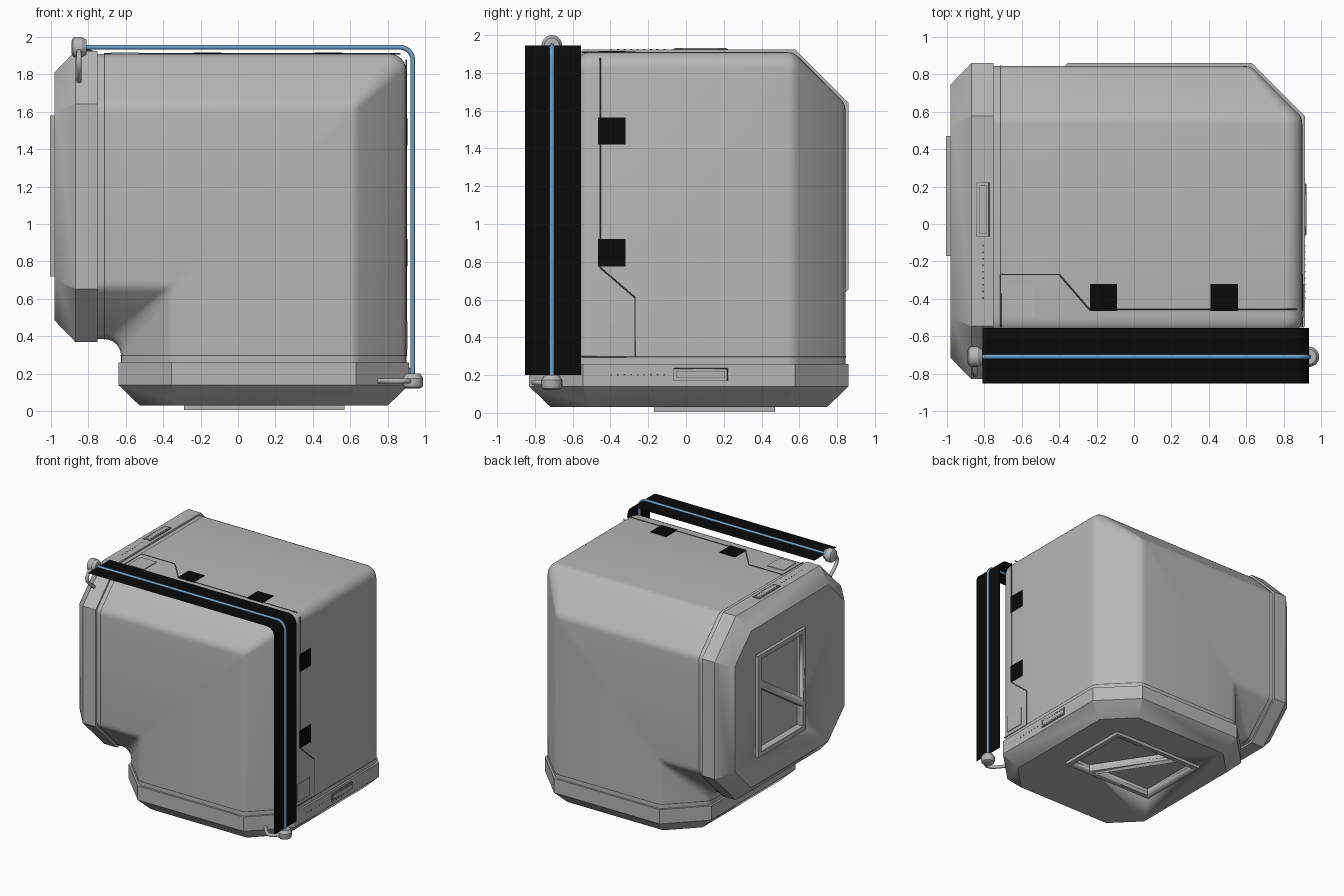
import bpy, bmesh, math
from mathutils import Vector

cube = bpy.data.objects.get("Cube")
if cube:
    bpy.data.objects.remove(cube, do_unlink=True)


def material(name, rgb):
    m = bpy.data.materials.new(name)
    m.use_nodes = True
    m.diffuse_color = (*rgb, 1)
    bsdf = next(n for n in m.node_tree.nodes if n.type == 'BSDF_PRINCIPLED')
    bsdf.inputs["Base Color"].default_value = (*rgb, 1)
    return m


GREY = material("light_grey", (0.47, 0.47, 0.47))
DARK = material("seam_grey", (0.1, 0.1, 0.1))
BLACK = material("black", (0.003, 0.003, 0.003))
BLUE = material("cable_blue", (0.15, 0.37, 0.62))

SHIFT = 1.01   # the two arms mirror each other: x <-> z - SHIFT
TOP, BOTTOM, FRONT, BACK, CHAMFER = 1.91, 0.385, -0.815, 0.845, 0.275


def place(p, flip):
    x, y, z = p
    return (z - SHIFT, y, x + SHIFT) if flip else (x, y, z)


def link(obj, mat):
    bpy.context.collection.objects.link(obj)
    obj.data.materials.append(mat)
    return obj


def loft(name, rings, mat, flip=False, closed=True, cap=True):
    """Skin a list of equal point rings."""
    bm = bmesh.new()
    vs = [[bm.verts.new(place(p, flip)) for p in ring] for ring in rings]
    n = len(vs[0])
    for a, b in zip(vs, vs[1:]):
        for i in range(n if closed else n - 1):
            j = (i + 1) % n
            bm.faces.new((a[i], a[j], b[j], b[i]))
    if cap and closed:
        bm.faces.new(vs[0])
        bm.faces.new(vs[-1])
    bmesh.ops.recalc_face_normals(bm, faces=bm.faces)
    me = bpy.data.meshes.new(name)
    bm.to_mesh(me)
    bm.free()
    obj = link(bpy.data.objects.new(name, me), mat)
    bpy.ops.object.select_all(action='DESELECT')
    obj.select_set(True)
    bpy.context.view_layer.objects.active = obj
    bpy.ops.object.shade_smooth_by_angle(angle=math.radians(30))
    return obj


def prism(name, outline, x0, x1, mat, flip=False):
    return loft(name, [[(x, y, z) for y, z in outline] for x in (x0, x1)], mat, flip)


def box(name, xs, ys, zs, mat, flip=False):
    (y0, y1), (z0, z1) = ys, zs
    return prism(name, [(y0, z0), (y1, z0), (y1, z1), (y0, z1)], *xs, mat, flip)


def wire(name, points, radius, mat, flip=False, cyclic=False):
    cu = bpy.data.curves.new(name, 'CURVE')
    cu.dimensions = '3D'
    cu.bevel_depth = radius
    cu.bevel_resolution = 2
    cu.use_fill_caps = True
    sp = cu.splines.new('POLY')
    sp.points.add(len(points) - 1)
    for q, p in zip(sp.points, points):
        q.co = (*place(p, flip), 1)
    sp.use_cyclic_u = cyclic
    return link(bpy.data.objects.new(name, cu), mat)


def octagon(grow=0.0, rounding=0.0):
    """Chamfered cross-section as (y, z) points, optionally with soft corners."""
    y0, y1, z0, z1 = FRONT - grow, BACK + grow, BOTTOM - grow, TOP + grow
    c = CHAMFER + grow * 0.586
    pts = [Vector(p) for p in ((y0 + c, z1), (y1 - c, z1), (y1, z1 - c), (y1, z0 + c),
                               (y1 - c, z0), (y0 + c, z0), (y0, z0 + c), (y0, z1 - c))]
    if not rounding:
        return [tuple(p) for p in pts]
    out = []
    for i, p in enumerate(pts):
        a = p + (pts[i - 1] - p).normalized() * rounding
        b = p + (pts[(i + 1) % 8] - p).normalized() * rounding
        for t in (0, 1 / 3, 2 / 3, 1):
            out.append(tuple(a * (1 - t) ** 2 + p * 2 * t * (1 - t) + b * t * t))
    return out


# Elbow body: octagonal tube swept round a mitred corner
def bend_radius(z):
    edge = min(TOP - z, z - BOTTOM)
    return 0.03 + 0.06 * max(0, 1 - edge / CHAMFER)


section = octagon(0, 0.035)
rings = [[(-0.76, y, z) for y, z in section]]
for k in range(7):
    a = math.pi / 2 * k / 6
    ring = []
    for y, z in section:
        r = bend_radius(z)
        ring.append((z - SHIFT - r + r * math.sin(a), y, z - r + r * math.cos(a)))
    rings.append(ring)
rings.append([(z - SHIFT, y, 0.25) for y, z in section])
loft("elbow_body", rings, GREY)

# Everything that repeats on both arms
for flip, side in ((False, "side"), (True, "bottom")):
    # End collar with tapered rim
    steps = ((0.015, -0.75), (0.015, -0.87), (-0.08, -0.962), (-0.1, -0.98))
    collar = loft(side + "_collar", [[(x, y, z) for y, z in octagon(g)] for g, x in steps],
                  GREY, flip)
    loft(side + "_collar_seam", [[(x, y, z) for y, z in octagon(0.002, 0.035)]
                                 for x in (-0.717, -0.71)], DARK, flip, cap=False)

    # Raised hatch frame with two openings split by a slanted bar
    frame = box(side + "_hatch_frame", (-1.005, -0.97), (-0.17, 0.47), (0.72, 1.58), GREY, flip)
    left, right = (-0.13, 0.43) if flip else (0.43, -0.13)
    cutters = []
    for sign in (1, -1):
        end = 1.15 + sign * 0.39
        outline = [(left, end), (right, end),
                   (right, 0.96 + sign * 0.035), (left, 1.33 + sign * 0.035)]
        cutter = prism("hatch_cutter", outline, -1.05, -0.945, GREY, flip)
        cutter.hide_render = True
        cutters.append(cutter)
    for obj in (collar, frame):
        for cutter in cutters:
            mod = obj.modifiers.new("opening", 'BOOLEAN')
            mod.operation = 'DIFFERENCE'
            mod.object = cutter
        bpy.context.view_layer.update()
        dg = bpy.context.evaluated_depsgraph_get()
        baked = bpy.data.meshes.new_from_object(obj.evaluated_get(dg))
        obj.modifiers.clear()
        obj.data = baked
    for cutter in cutters:
        bpy.data.objects.remove(cutter, do_unlink=True)

    # Panel seam, hinge pads and access plate on the outer face
    path = ((0.87, -0.455), (-0.24, -0.455), (-0.4, -0.27), (-0.713, -0.27), (-0.713, -0.55))
    wire(side + "_panel_seam", [(x, y, TOP) for x, y in path], 0.004, DARK, flip)
    for x in (-0.235, 0.41):
        box(side + "_hinge_pad", (x, x + 0.145), (-0.465, -0.32), (TOP - 0.002, TOP + 0.007),
            BLACK, flip)
    box(side + "_access_plate", (-0.68, -0.53), (-0.5, -0.33), (TOP - 0.002, TOP + 0.006),
        GREY, flip)

    # Latch and vent dots on the collar
    rim = TOP + 0.015
    box(side + "_latch", (-0.835, -0.78), (-0.06, 0.215), (rim - 0.01, rim + 0.006), GREY, flip)
    for name, g in (("_latch_outline", 0), ("_latch_inner_line", 0.015)):
        x0, x1, y0, y1 = -0.84 + g, -0.775 - g, -0.065 + g, 0.22 - g
        wire(side + name, [(x, y, rim + 0.005 * (g > 0)) for x, y in
                           ((x0, y0), (x1, y0), (x1, y1), (x0, y1))], 0.0025, DARK, flip, True)
    for i in range(9):
        y = -0.12 - i * 0.035
        box(side + "_vent_dot", (-0.812, -0.803), (y, y + 0.009), (rim - 0.002, rim + 0.001),
            DARK, flip)

    # Cable end joint and hooked bracket
    profile = ((-0.89, 0.035), (-0.882, 0.05), (-0.87, 0.055), (-0.835, 0.055),
               (-0.825, 0.048), (-0.81, 0.04))
    turns = [2 * math.pi * i / 20 for i in range(20)]
    loft(side + "_cable_joint", [[(x, -0.71 + r * math.cos(t), 1.945 + r * math.sin(t))
                                  for t in turns] for x, r in profile], GREY, flip)
    hook = ((-0.74, 1.93), (-0.785, 1.91), (-0.805, 1.875), (-0.795, 1.84),
            (-0.765, 1.81), (-0.71, 1.765))
    wire(side + "_joint_bracket", [(-0.85, y, z) for y, z in hook], 0.014, GREY, flip)

# Cable and its wide backing strip, following the outer corner
R, HIGH = 0.07, 1.945
run = [(-0.81, HIGH)]
for k in range(9):
    a = math.pi / 2 * k / 8
    run.append((HIGH - SHIFT - R + R * math.sin(a), HIGH - R + R * math.cos(a)))
run.append((HIGH - SHIFT, 0.2))
wire("cable", [(x, -0.71, z) for x, z in run], 0.0125, BLUE)
loft("backing_strip", [[(x, -0.853, z), (x, -0.557, z)] for x, z in run], BLACK, closed=False)
